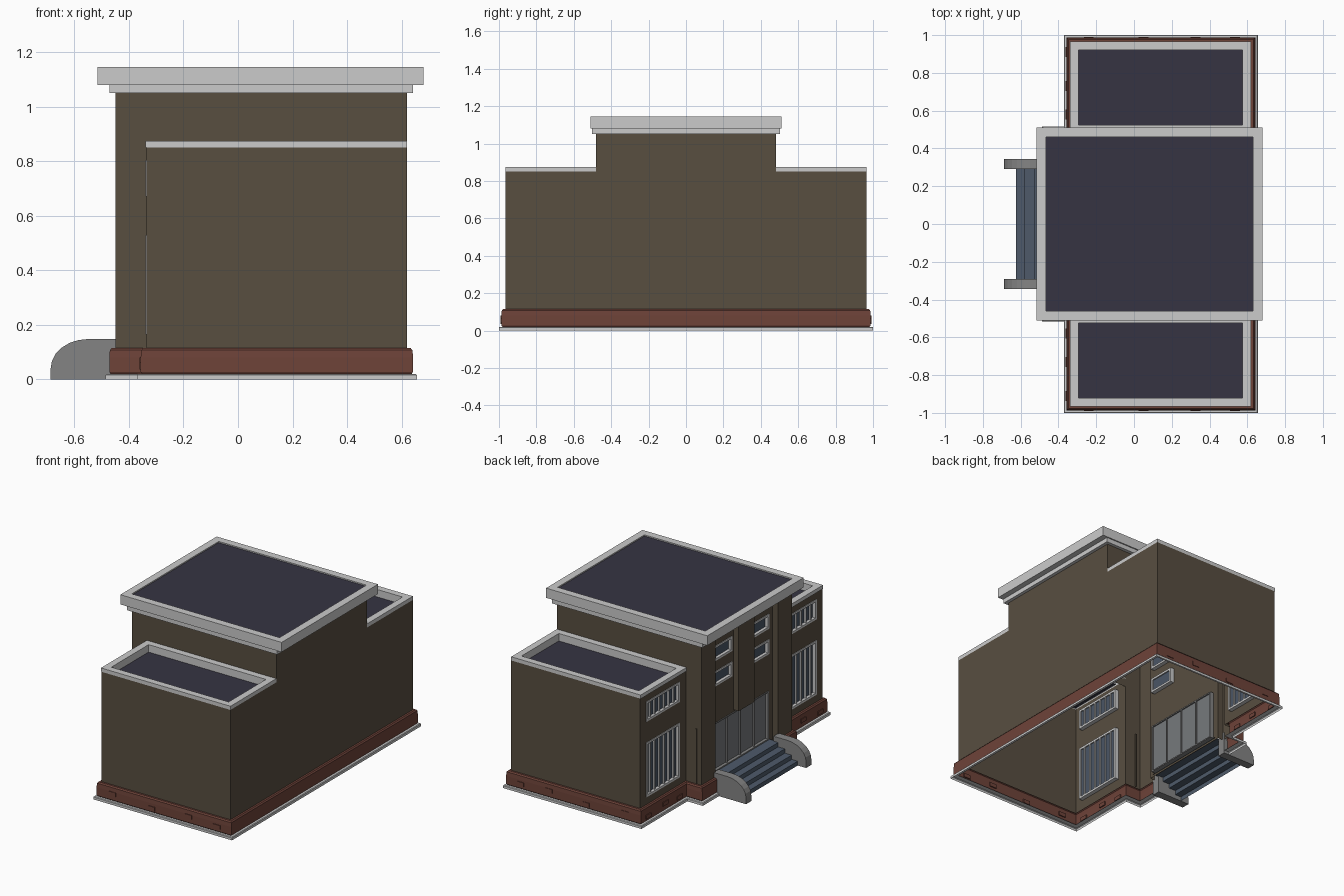
import bpy, bmesh, math
from mathutils import Vector

if "Cube" in bpy.data.objects:
    bpy.data.objects.remove(bpy.data.objects["Cube"])


def mat(name, r, g, b):
    lin = [((c / 255 + 0.055) / 1.055) ** 2.4 for c in (r, g, b)]
    m = bpy.data.materials.new(name)
    m.diffuse_color = (*lin, 1)
    m.use_nodes = True
    m.node_tree.nodes["Principled BSDF"].inputs["Base Color"].default_value = m.diffuse_color
    return m


WALL = mat("brown_wall", 88, 78, 64)
TRIM = mat("light_trim", 203, 203, 203)
ROOF = mat("dark_roof", 54, 52, 66)
BRICK = mat("red_brick", 110, 67, 57)
STEP = mat("blue_grey_step", 78, 90, 106)
STONE = mat("grey_stone", 132, 132, 132)
GLASS = mat("window_glass", 74, 86, 102)
DOOR = mat("door_glass", 118, 121, 124)


def make(name, bm, m):
    me = bpy.data.meshes.new(name)
    bm.to_mesh(me)
    bm.free()
    me.materials.append(m)
    ob = bpy.data.objects.new(name, me)
    bpy.context.collection.objects.link(ob)
    return ob


def boxes(name, m, items):
    """Boxes given as (x0, x1, y0, y1, z0, z1)."""
    bm = bmesh.new()
    for x0, x1, y0, y1, z0, z1 in items:
        y0, y1 = min(y0, y1), max(y0, y1)
        vs = bmesh.ops.create_cube(bm, size=1)["verts"]
        for v in vs:
            v.co = ((x0 + x1) / 2 + v.co.x * (x1 - x0), (y0 + y1) / 2 + v.co.y * (y1 - y0),
                    (z0 + z1) / 2 + v.co.z * (z1 - z0))
    return make(name, bm, m)


def sweep(name, m, path, prof, closed=False):
    """Sweep an (outward offset, z) profile along a counter-clockwise plan path with mitred corners."""
    pts = [Vector(p) for p in path]
    n = len(pts)
    norm = lambda a, b: Vector(((b - a).y, -(b - a).x)).normalized()
    bm = bmesh.new()
    rows = []
    for i, p in enumerate(pts):
        ns = []
        if closed or i > 0:
            ns.append(norm(pts[i - 1], p))
        if closed or i < n - 1:
            ns.append(norm(p, pts[(i + 1) % n]))
        off = ns[0] if len(ns) == 1 else (ns[0] + ns[1]) / (1 + ns[0].dot(ns[1]))
        rows.append([bm.verts.new((p.x + off.x * d, p.y + off.y * d, z)) for d, z in prof])
    for i in range(n if closed else n - 1):
        a, b = rows[i], rows[(i + 1) % n]
        for j in range(len(prof) - 1):
            bm.faces.new((a[j], b[j], b[j + 1], a[j + 1]))
    return make(name, bm, m)


def rect(x0, x1, y0, y1):
    return [(x0, y0), (x1, y0), (x1, y1), (x0, y1)]


def plate(name, m, x0, x1, y0, y1, z):
    bm = bmesh.new()
    bm.faces.new([bm.verts.new((x, y, z)) for x, y in rect(x0, x1, y0, y1)])
    return make(name, bm, m)


def facade(name, x, y0, y1, z0, z1, holes):
    """Wall sheet facing -x with rectangular openings (y0, y1, z0, z1)."""
    ys = sorted({y0, y1, *[h[0] for h in holes], *[h[1] for h in holes]})
    zs = sorted({z0, z1, *[h[2] for h in holes], *[h[3] for h in holes]})
    bm = bmesh.new()
    for a, b in zip(ys, ys[1:]):
        for c, d in zip(zs, zs[1:]):
            cy, cz = (a + b) / 2, (c + d) / 2
            if any(h[0] < cy < h[1] and h[2] < cz < h[3] for h in holes):
                continue
            bm.faces.new([bm.verts.new((x, y, z)) for y, z in ((a, c), (a, d), (b, d), (b, c))])
    bmesh.ops.remove_doubles(bm, verts=bm.verts, dist=1e-5)
    return make(name, bm, WALL)


def window(name, x, hole, bars, glass=GLASS, t=0.014, frame=TRIM, bw=0.009):
    """Frame, glass and evenly spaced vertical bars for one opening."""
    y0, y1, z0, z1 = hole
    a, b = x - 0.004, x + 0.028
    parts = [(a, b, y0, y0 + t, z0, z1), (a, b, y1 - t, y1, z0, z1),
             (a, b, y0 + t, y1 - t, z0, z0 + t), (a, b, y0 + t, y1 - t, z1 - t, z1)]
    for i in range(bars):
        y = y0 + (y1 - y0) * (i + 1) / (bars + 1)
        parts.append((x + 0.004, b, y - bw / 2, y + bw / 2, z0 + t, z1 - t))
    boxes(name + "_frame", frame, parts)
    boxes(name + "_glass", glass, [(x + 0.016, x + 0.02, y0 + t, y1 - t, z0 + t, z1 - t)])


# plinth and brick base running round the building, open at the entrance
half = [(-.45, .33), (-.45, .48), (-.335, .48), (-.335, .965), (.62, .965)]
outline = [(x, -y) for x, y in half] + half[::-1]
sweep("plinth", TRIM, outline, [(.036, 0), (.036, .016), (.032, .02), (.0, .02)])
sweep("brick_base", BRICK, outline, [(.017, .02), (.022, .028), (.022, .08), (.02, .107), (.013, .115), (0, .115)])

# raised single bricks
bricks = []
for s in (1, -1):
    for x, z in ((-.24, .067), (.05, .048), (.325, .067), (.535, .055)):
        bricks.append((x - .026, x + .026, s * .98, s * .991, z - .013, z + .013))
    for y, z in ((.91, .05), (.73, .067), (.58, .05)):
        bricks.append((-.362, -.35, s * y - .026, s * y + .026, z - .013, z + .013))
boxes("raised_bricks", BRICK, bricks)

# plain walls
sweep("rear_walls", WALL, rect(-.335, .62, -.965, .965), [(0, .1), (0, .85)])
sweep("upper_block_walls", WALL, rect(-.335, .62, -.48, .48), [(0, .8), (0, 1.05)])
sweep("right_pilaster", WALL, [(-.41, -.33), (-.45, -.33), (-.45, -.48), (-.335, -.48)], [(0, .1), (0, 1.05)])
sweep("left_pilaster", WALL, [(-.335, .48), (-.45, .48), (-.45, .33), (-.41, .33)], [(0, .1), (0, 1.05)])
boxes("centre_pillar", WALL, [(-.45, -.408, -.085, .085, .46, 1.05)])
boxes("door_wall_fins", WALL, [(-.417, -.41, s * .47, s * .485, .11, .485) for s in (1, -1)])


def drop_front(ob):
    """Remove the closing front side so the facade sheets take its place."""
    bm = bmesh.new()
    bm.from_mesh(ob.data)
    bmesh.ops.delete(bm, geom=[f for f in bm.faces if f.normal.x < -.9], context='FACES')
    bm.to_mesh(ob.data)
    bm.free()


for n in ("rear_walls", "upper_block_walls"):
    drop_front(bpy.data.objects[n])

# wing fronts with barred windows, wing parapets and roofs
for s, side in ((1, "left"), (-1, "right")):
    a, b = sorted((s * .55, s * .90))
    up, low = (a, b, .67, .805), (a, b, .165, .53)
    y0, y1 = sorted((s * .48, s * .965))
    facade(side + "_wing_front", -.335, y0, y1, .1, .85, [up, low])
    window(side + "_wing_upper_window", -.335, up, 6)
    window(side + "_wing_lower_window", -.335, low, 6)
    i0, i1 = sorted((s * .525, s * .92))
    ob = sweep(side + "_wing_parapet", TRIM, rect(-.295, .575, i0, i1),
               [(.045, .85), (.045, .875), (0, .875), (0, .82)], True)
    plate(side + "_wing_roof", ROOF, -.295, .575, i0, i1, .825)

# recessed centre front with four small windows and the glass doors
holes = [(min(s * .1, s * .29), max(s * .1, s * .29), z, z + .1) for s in (1, -1) for z in (.69, .86)]
door = (-.285, .285, .118, .445)
facade("centre_front", -.41, -.33, .33, .1, 1.05, holes + [door])
for i, h in enumerate(holes):
    window("centre_window_%d" % (i + 1), -.41, h, 0)
window("entrance_doors", -.41, door, 3, DOOR, .008, STONE, .006)

# stepped cornice and main roof
sweep("cornice_lower", TRIM, rect(-.445, .615, -.475, .475),
      [(0, 1.05), (.027, 1.05), (.027, 1.08)], True)
sweep("cornice_upper", TRIM, rect(-.465, .63, -.46, .46),
      [(0, 1.08), (.05, 1.08), (.05, 1.145), (0, 1.145), (0, 1.13)], True)
plate("main_roof", ROOF, -.465, .63, -.46, .46, 1.137)

# entrance steps as a folded sheet
bm = bmesh.new()
pts = [(-.625, 0)]
for i, x in enumerate((-.58, -.53, -.48, -.405)):
    z = .115 * (i + 1) / 4
    pts += [(pts[-1][0], z), (x, z)]
rows = [[bm.verts.new((x, y, z)) for y in (.3, -.3)] for x, z in pts]
for a, b in zip(rows, rows[1:]):
    bm.faces.new((a[0], a[1], b[1], b[0]))
make("entrance_steps", bm, STEP)

# rounded side walls of the steps
for s, side in ((1, "left"), (-1, "right")):
    prof = [(-.445, 0), (-.687, 0)]
    for i in range(7):
        t = math.pi / 2 * i / 6
        prof.append((-.55 - .137 * math.cos(t), .04 + .108 * math.sin(t)))
    prof.append((-.445, .148))
    bm = bmesh.new()
    f = bm.faces.new([bm.verts.new((x, s * .29, z)) for x, z in prof])
    ext = bmesh.ops.extrude_face_region(bm, geom=[f])["geom"]
    bmesh.ops.translate(bm, vec=(0, s * .055, 0), verts=[v for v in ext if isinstance(v, bmesh.types.BMVert)])
    bmesh.ops.recalc_face_normals(bm, faces=bm.faces)
    make(side + "_step_cheek", bm, STONE)
